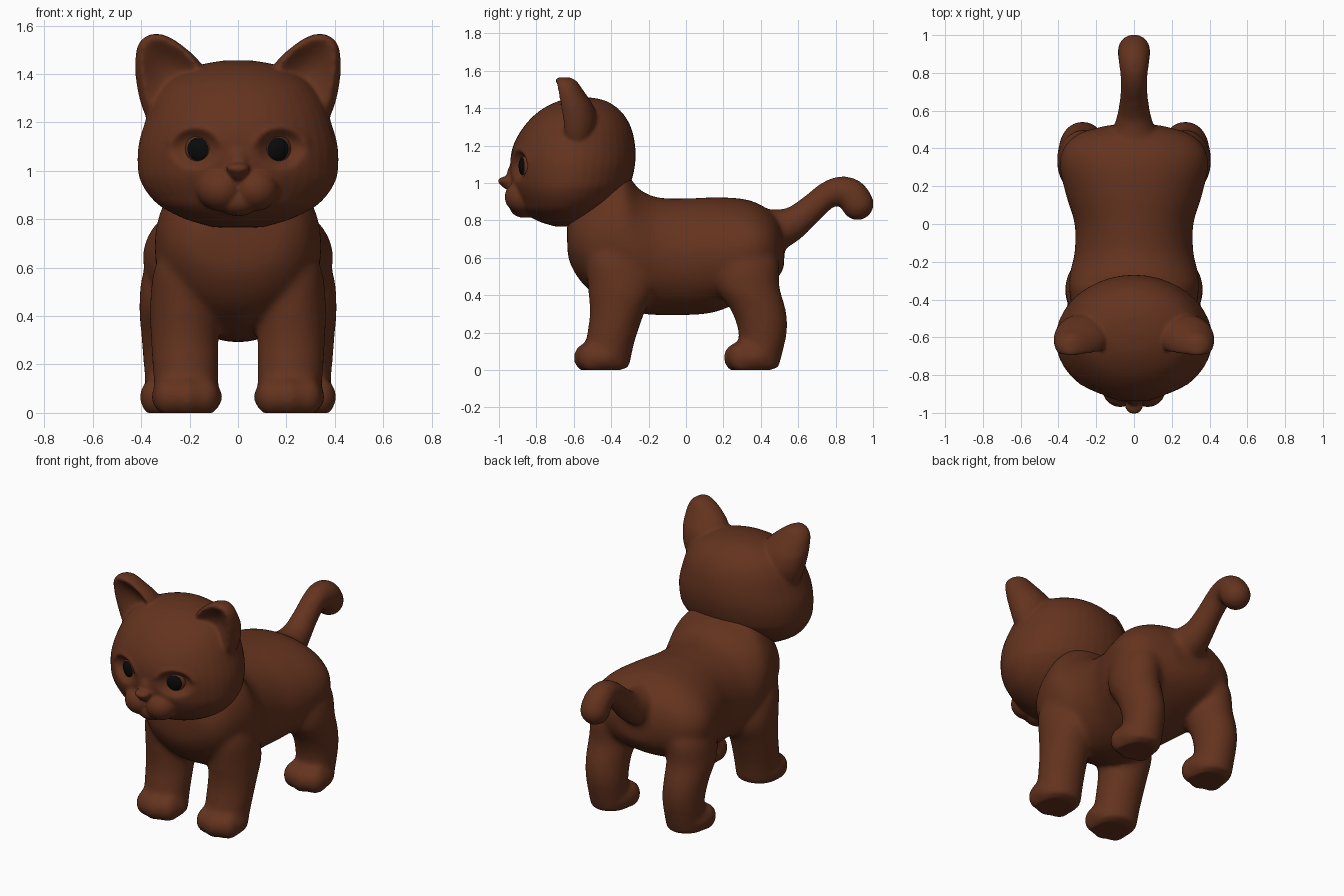
import bpy, bmesh, math
from mathutils import Matrix, Vector

if "Cube" in bpy.data.objects:
    bpy.data.objects.remove(bpy.data.objects["Cube"])


def material(name, rgb):
    m = bpy.data.materials.new(name)
    m.diffuse_color = (*rgb, 1)
    m.use_nodes = True
    m.node_tree.nodes["Principled BSDF"].inputs["Base Color"].default_value = m.diffuse_color
    return m


BROWN = material("brown fur", (0.127, 0.033, 0.013))
BLACK = material("black pupil", (0.003, 0.003, 0.003))


def spline(rows, steps=6):
    """Catmull-Rom interpolation of every column of a table."""
    out = []
    for i in range(len(rows) - 1):
        p = [rows[max(0, min(len(rows) - 1, i + k))] for k in (-1, 0, 1, 2)]
        for s in range(steps):
            t = s / steps
            out.append([0.5 * (2 * b + (c - a) * t + (2 * a - 5 * b + 4 * c - d) * t * t
                               + (3 * b - a - 3 * c + d) * t ** 3)
                        for a, b, c, d in zip(*p)])
    return out + [list(rows[-1])]


def loft(bm, rows, axis='z', side=1, n=40):
    """Oval rings: (position, x0, x1, v0, v1[, front dent]) along z or y."""
    rings = []
    for row in spline(rows):
        h, x0, x1, v0, v1 = row[:5]
        dent = row[5] if len(row) > 5 else 0
        ring = []
        for i in range(n):
            c, s = math.cos(2 * math.pi * i / n), math.sin(2 * math.pi * i / n)
            x = side * ((x0 + x1) / 2 + (x1 - x0) / 2 * c)
            v = (v0 + v1) / 2 + (v1 - v0) / 2 * s
            if s < 0:
                v += dent * (v1 - v0) * max(0, 1 - (c / 0.8) ** 2)
            ring.append(bm.verts.new((x, v, h) if axis == 'z' else (x, h, v)))
        rings.append(ring)
    for a, b in zip(rings, rings[1:]):
        for i in range(n):
            j = (i + 1) % n
            bm.faces.new((a[i], a[j], b[j], b[i]))
    bm.faces.new(rings[0])
    bm.faces.new(rings[-1])


def ball(bm, loc, radii):
    bmesh.ops.create_uvsphere(bm, u_segments=24, v_segments=16, radius=1,
                              matrix=Matrix.Translation(loc) @ Matrix.Diagonal((*radii, 1)))


def make_object(name, bm, mats):
    bmesh.ops.recalc_face_normals(bm, faces=bm.faces)
    me = bpy.data.meshes.new(name)
    bm.to_mesh(me)
    bm.free()
    for m in mats:
        me.materials.append(m)
    ob = bpy.data.objects.new(name, me)
    bpy.context.collection.objects.link(ob)
    for p in me.polygons:
        p.use_smooth = True
    return ob


def fuse(ob, voxel, iterations):
    """Merge overlapping shells into one smooth skin."""
    r = ob.modifiers.new("Fuse", 'REMESH')
    r.mode, r.voxel_size, r.use_smooth_shade = 'VOXEL', voxel, True
    s = ob.modifiers.new("Soften", 'SMOOTH')
    s.factor, s.iterations = 0.5, iterations
    bpy.context.view_layer.update()
    dg = bpy.context.evaluated_depsgraph_get()
    me = bpy.data.meshes.new_from_object(ob.evaluated_get(dg))
    ob.modifiers.clear()
    ob.data = me
    if not me.materials:
        me.materials.append(BROWN)
    for p in me.polygons:
        p.use_smooth = True
        p.material_index = 0


# Torso
bm = bmesh.new()
torso = [(-0.635, 0.10, 0.64, 0.82), (-0.615, 0.20, 0.56, 0.86), (-0.55, 0.28, 0.46, 0.95),
         (-0.45, 0.325, 0.38, 1.04), (-0.34, 0.345, 0.33, 1.07), (-0.25, 0.338, 0.305, 0.97),
         (-0.15, 0.315, 0.295, 0.925), (0, 0.315, 0.295, 0.92), (0.15, 0.36, 0.31, 0.925),
         (0.3, 0.393, 0.37, 0.918), (0.4, 0.375, 0.42, 0.885), (0.48, 0.29, 0.48, 0.82),
         (0.525, 0.13, 0.55, 0.73)]
loft(bm, [(y, -w, w, a, b) for y, w, a, b in torso], 'y')

# Legs and paws with faint toes
front_leg = [(0.72, 0.18, 0.28, -0.47, -0.36), (0.6, 0.12, 0.345, -0.53, -0.25),
             (0.45, 0.085, 0.364, -0.525, -0.17), (0.3, 0.08, 0.36, -0.515, -0.225),
             (0.15, 0.08, 0.35, -0.535, -0.275), (0.01, 0.085, 0.335, -0.54, -0.305)]
hind_leg = [(0.74, 0.16, 0.27, 0.26, 0.38), (0.6, 0.13, 0.385, 0.17, 0.49),
            (0.45, 0.14, 0.408, 0.16, 0.50), (0.32, 0.15, 0.40, 0.24, 0.535),
            (0.2, 0.15, 0.39, 0.28, 0.54), (0.01, 0.16, 0.375, 0.29, 0.495)]
for side in (1, -1):
    for leg, px, py, w in ((front_leg, 0.212, -0.452, 0.15), (hind_leg, 0.268, 0.35, 0.14)):
        loft(bm, leg, side=side)
        ball(bm, (side * px, py, 0.068), (w, 0.145, 0.092))
        for k in (-1, 0, 1):
            ball(bm, (side * px + k * 0.075, py - 0.075 + 0.025 * abs(k), 0.068),
                 (0.064, 0.077, 0.082))

# Tail, curling down at the tip
tail = [(0.42, 0.74, 0.12), (0.50, 0.755, 0.107), (0.58, 0.79, 0.088), (0.67, 0.865, 0.076),
        (0.76, 0.94, 0.073), (0.83, 0.962, 0.078), (0.885, 0.94, 0.086), (0.917, 0.89, 0.090)]
for y, z, r in spline(tail, 8):
    ball(bm, (0, y, z), (r, r, r))
body = make_object("body", bm, [BROWN])
fuse(body, 0.013, 26)
for v in body.data.vertices:
    v.co.z = max(v.co.z - 0.002, 0.0)

# Head
bm = bmesh.new()
head = [(0.767, 0.10, -0.70, -0.55), (0.80, 0.215, -0.80, -0.48), (0.85, 0.315, -0.865, -0.42),
        (0.9, 0.368, -0.895, -0.365), (0.95, 0.399, -0.918, -0.325), (1.0, 0.413, -0.932, -0.295),
        (1.1, 0.412, -0.94, -0.272), (1.2, 0.385, -0.924, -0.272), (1.3, 0.345, -0.868, -0.295),
        (1.38, 0.28, -0.79, -0.345), (1.435, 0.165, -0.69, -0.42), (1.456, 0.06, -0.59, -0.50)]
loft(bm, [(z, -w, w, a, b) for z, w, a, b in head])

# Ears, hollow towards the front
ear = [(1.18, 0.18, 0.36, -0.64, -0.52, 0), (1.25, 0.14, 0.392, -0.68, -0.49, 0.1),
       (1.32, 0.12, 0.412, -0.70, -0.475, 0.3), (1.40, 0.13, 0.424, -0.715, -0.49, 0.42),
       (1.46, 0.165, 0.424, -0.72, -0.525, 0.42), (1.51, 0.22, 0.417, -0.72, -0.56, 0.3),
       (1.545, 0.27, 0.395, -0.71, -0.585, 0.1), (1.565, 0.315, 0.36, -0.685, -0.62, 0)]
for side in (1, -1):
    loft(bm, ear, side=side)
    # Muzzle cheeks
    ball(bm, (side * 0.073, -0.872, 0.925), (0.096, 0.098, 0.09))
# Chin, nose bridge and nose
ball(bm, (0, -0.865, 0.875), (0.09, 0.08, 0.062))
ball(bm, (0, -0.90, 1.03), (0.055, 0.06, 0.09))
ball(bm, (0, -0.935, 1.0), (0.044, 0.055, 0.04))
ball(bm, (0, -0.958, 1.01), (0.05, 0.05, 0.025))
head_ob = make_object("head", bm, [BROWN])
fuse(head_ob, 0.009, 8)

# Eye sockets and upper lids pressed into the face
for v in head_ob.data.vertices:
    x, y, z = v.co
    if y < -0.7:
        d = math.hypot((abs(x) - 0.178) / 0.082, (z - 1.092) / 0.066)
        v.co.y += 0.048 * math.exp(-d ** 4)
        if z > 1.09:
            v.co.y -= 0.007 * math.exp(-((d - 1.3) / 0.25) ** 2) * min(1, (z - 1.09) / 0.03)

# Eyes with black pupils as the front cap
for side, name in ((1, "right_eye"), (-1, "left_eye")):
    bm = bmesh.new()
    bmesh.ops.create_uvsphere(bm, u_segments=32, v_segments=24, radius=0.075)
    for f in bm.faces:
        f.material_index = int(f.calc_center_median().normalized().z > math.cos(math.radians(38)))
    turn = Vector((side * 0.31, -0.95, 0)).to_track_quat('Z', 'Y').to_matrix().to_4x4()
    bmesh.ops.transform(bm, verts=bm.verts, matrix=Matrix.Translation((side * 0.147, -0.82, 1.09))
                        @ Matrix.Diagonal((1, 1, 1.06, 1)) @ turn)
    make_object(name, bm, [BROWN, BLACK])
